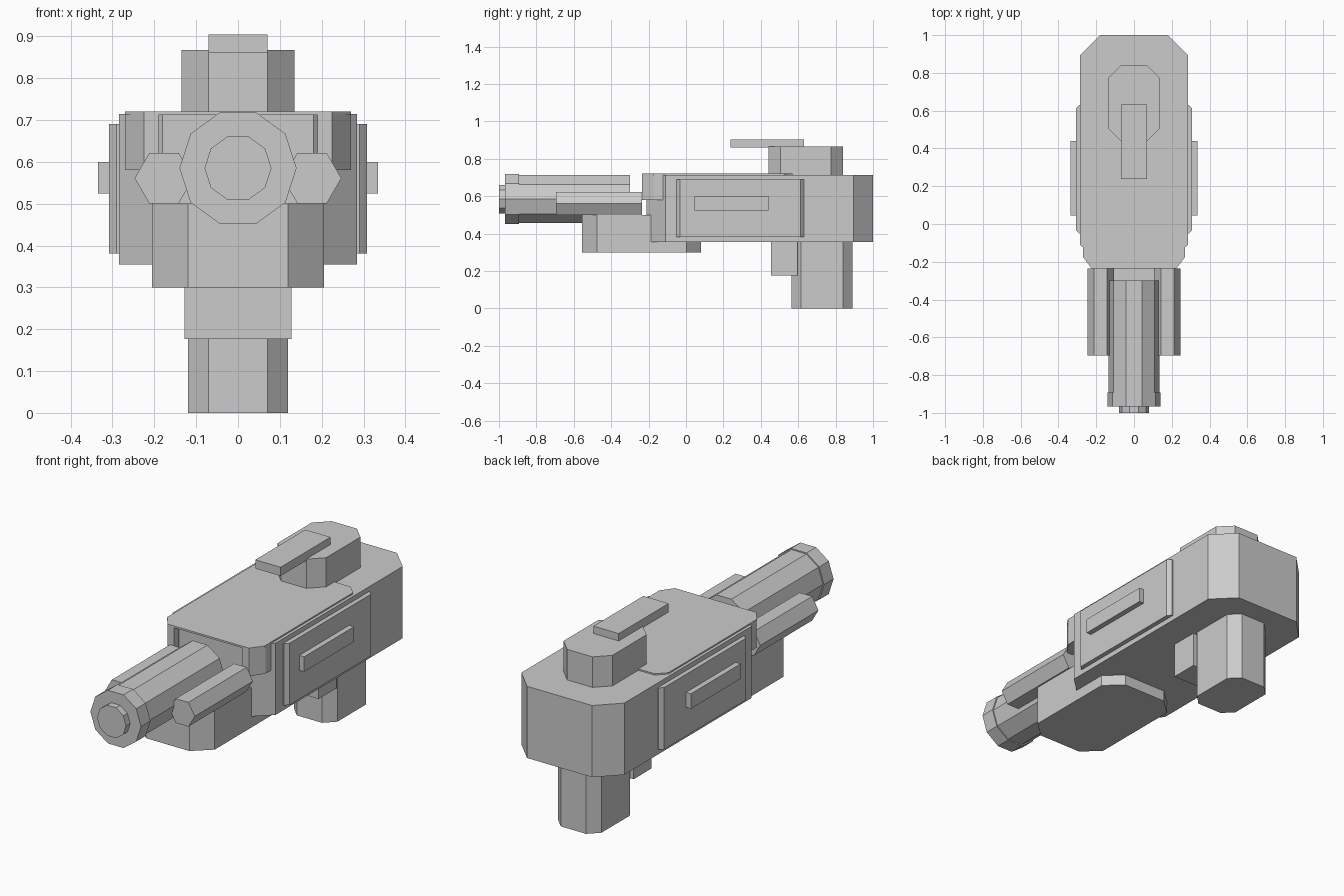
import bpy, bmesh, math

if "Cube" in bpy.data.objects:
    bpy.data.objects.remove(bpy.data.objects["Cube"])

gray = bpy.data.materials.new("plain gray")
gray.diffuse_color = (0.6, 0.6, 0.6, 1)
gray.use_nodes = True
gray.node_tree.nodes["Principled BSDF"].inputs["Base Color"].default_value = gray.diffuse_color


def prism(name, pts, lo, hi, place):
    """Extrude a 2D outline from lo to hi; place maps (u, v, w) to 3D."""
    bm = bmesh.new()
    a = [bm.verts.new(place(u, v, lo)) for u, v in pts]
    b = [bm.verts.new(place(u, v, hi)) for u, v in pts]
    n = len(pts)
    bm.faces.new(a)
    bm.faces.new(b)
    for i in range(n):
        j = (i + 1) % n
        bm.faces.new((a[i], a[j], b[j], b[i]))
    bmesh.ops.recalc_face_normals(bm, faces=bm.faces[:])
    me = bpy.data.meshes.new(name)
    bm.to_mesh(me)
    bm.free()
    me.materials.append(gray)
    ob = bpy.data.objects.new(name, me)
    bpy.context.collection.objects.link(ob)
    return ob


def upright(u, v, w):
    return (u, v, w)


def block(name, hw, y0, y1, z0, z1, cx=0, front=0, back=0):
    """Box of half width hw with chamfered vertical corners, (x cut, y cut)."""
    pts = []
    for y, s, (cu, cv) in ((y0, 1, front or (0, 0)), (y1, -1, back or (0, 0))):
        row = [(-hw, y + s * cv), (-hw + cu, y), (hw - cu, y), (hw, y + s * cv)]
        if cu == 0:
            row = [(-hw, y), (hw, y)]
        pts += row if s == 1 else row[::-1]
    return prism(name, pts, z0, z1, upright)


def tube(name, r, n, x, z, y0, y1):
    pts = [(x + r * math.cos(i * math.tau / n), z + r * math.sin(i * math.tau / n)) for i in range(n)]
    return prism(name, pts, y0, y1, lambda u, v, w: (u, w, v))


# Main housing, cover plate and under-barrel housing
block("main_body", 0.285, -0.21, 1.0, 0.355, 0.714, front=(0.105, 0.1), back=(0.105, 0.105))
block("cover_plate", 0.27, -0.235, 0.57, 0.712, 0.721, front=(0.045, 0.06), back=(0.045, 0.045))
block("lower_housing", 0.205, -0.555, 0.08, 0.30, 0.50, front=(0.085, 0.078), back=(0.085, 0.078))

# Grip and trigger block
block("grip", 0.12, 0.565, 0.89, 0.0, 0.36, front=(0.05, 0.05), back=(0.05, 0.05))
block("trigger_block", 0.128, 0.455, 0.597, 0.177, 0.36)

# Rear knob and sight plate on top
block("top_knob", 0.135, 0.44, 0.84, 0.71, 0.867, front=(0.065, 0.065), back=(0.065, 0.065))
block("sight_plate", 0.07, 0.237, 0.632, 0.86, 0.904)

# Barrel, collar and muzzle
tube("barrel", 0.134, 10, 0, 0.585, -0.93, -0.30)
tube("barrel_collar", 0.14, 10, 0, 0.585, -0.967, -0.892)
tube("muzzle", 0.08, 10, 0, 0.585, -1.0, -0.96)

# Mirrored parts on each side
for s, side in ((1, "right"), (-1, "left")):
    def flip(u, v, w, s=s):
        return (s * u, v, w)
    tube("side_tube_" + side, 0.07, 6, s * 0.177, 0.561, -0.695, -0.235)
    prism("cover_lug_" + side,
          [(0.19, -0.235), (0.225, -0.235), (0.27, -0.17), (0.27, -0.10), (0.19, -0.10)],
          0.58, 0.714, flip)
    prism("side_panel_" + side,
          [(0.27, -0.05), (0.29, -0.05), (0.308, -0.032), (0.308, 0.612), (0.29, 0.63), (0.27, 0.63)],
          0.381, 0.69, flip)
    prism("side_bar_" + side,
          [(0.30, 0.045), (0.335, 0.045), (0.335, 0.44), (0.30, 0.44)],
          0.525, 0.60, flip)
